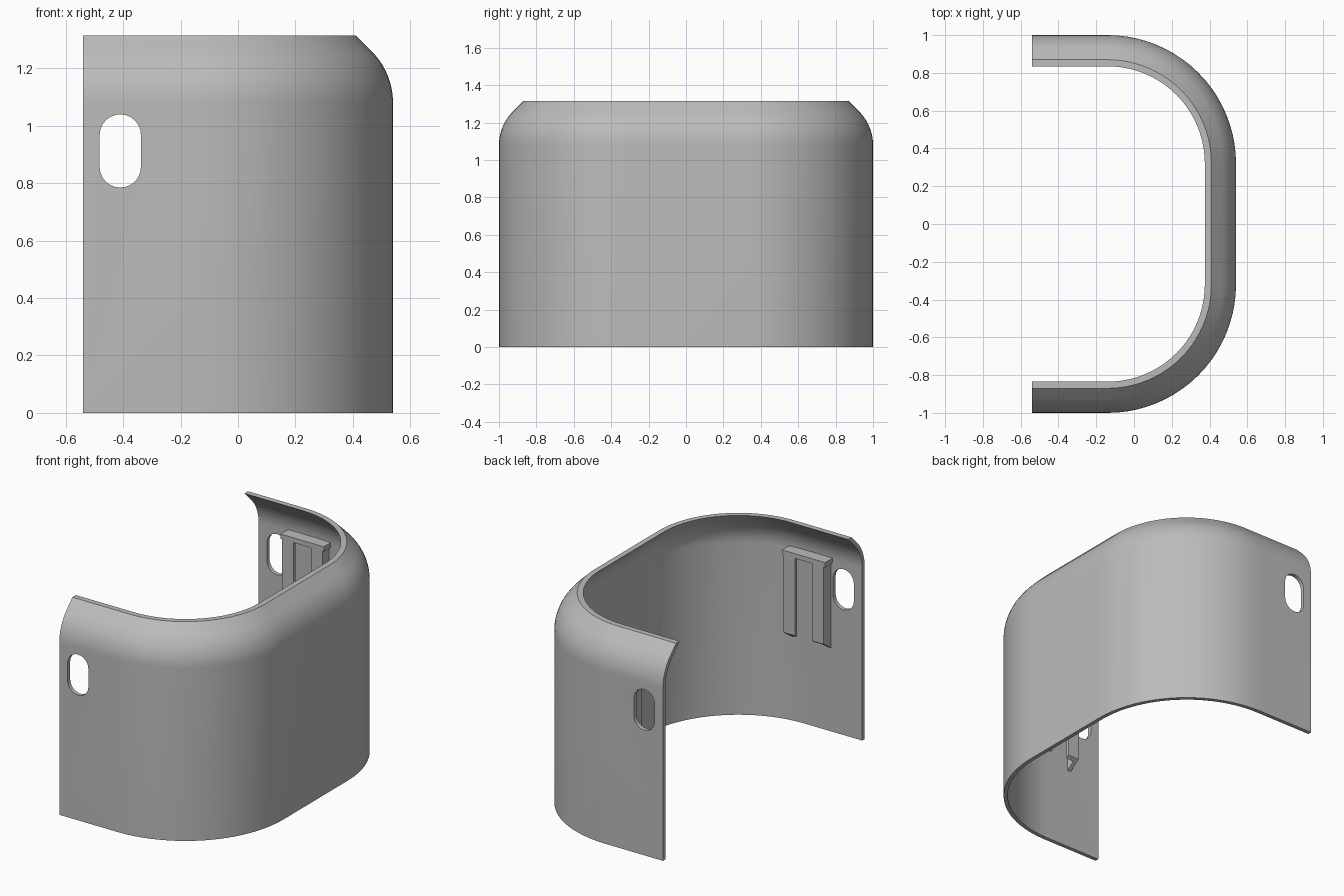
import bpy, bmesh
from math import sin, cos, pi
from mathutils import Vector

if "Cube" in bpy.data.objects:
    bpy.data.objects.remove(bpy.data.objects["Cube"], do_unlink=True)

grey = bpy.data.materials.new("plain grey")
grey.use_nodes = True
grey.diffuse_color = (0.5, 0.5, 0.5, 1)
grey.node_tree.nodes["Principled BSDF"].inputs["Base Color"].default_value = (0.5, 0.5, 0.5, 1)


def make_object(name, bm):
    bmesh.ops.recalc_face_normals(bm, faces=bm.faces)
    mesh = bpy.data.meshes.new(name)
    bm.to_mesh(mesh)
    bm.free()
    mesh.materials.append(grey)
    obj = bpy.data.objects.new(name, mesh)
    bpy.context.collection.objects.link(obj)
    return obj


def bridge(bm, rings):
    """Skin closed rings of points and cap both ends."""
    loops = [[bm.verts.new(p) for p in ring] for ring in rings]
    n = len(loops[0])
    for a, b in zip(loops, loops[1:]):
        for i in range(n):
            j = (i + 1) % n
            bm.faces.new((a[i], a[j], b[j], b[i]))
    bm.faces.new(loops[0])
    bm.faces.new(loops[-1])


# Shell dimensions
END_X, ARC_X, ARC_Y, ARC_R = -0.54, -0.14, 0.32, 0.68
WALL, BEND_Z, BEND_R, TOP = 0.025, 1.08, 0.254, 1.315

# Wall section as (inset, height): upright, bent in, then a 45 degree lip
angles = [pi / 4 * i / 10 for i in range(11)]
outer = [(0, 0)] + [(BEND_R * (1 - cos(a)), BEND_Z + BEND_R * sin(a)) for a in angles]
outer.append((0.13, TOP))
inner_r = BEND_R - WALL
inner = [(WALL, 0)] + [(BEND_R - inner_r * cos(a), BEND_Z + inner_r * sin(a)) for a in angles]
inner.append((0.165, TOP))
section = outer + inner[::-1]

# U-shaped path as (centre, outward direction)
STEPS = 20
path = [(Vector((END_X, -ARC_Y, 0)), Vector((0, -1, 0)))]
for side in (-1, 1):
    for i in range(STEPS + 1):
        a = pi / 2 * i / STEPS + (-pi / 2 if side < 0 else 0)
        path.append((Vector((ARC_X, side * ARC_Y, 0)), Vector((cos(a), sin(a), 0))))
path.append((Vector((END_X, ARC_Y, 0)), Vector((0, 1, 0))))

bm = bmesh.new()
bridge(bm, [[c + d * (ARC_R - inset) + Vector((0, 0, z)) for inset, z in section]
            for c, d in path])
shell = make_object("curved_shell", bm)

# Rounded slot through both side walls
SLOT_X, SLOT_R = -0.41, 0.072
slot = []
for centre_z, start in ((0.968, 0), (0.857, pi)):
    for i in range(13):
        a = start + pi * i / 12
        slot.append((SLOT_X + SLOT_R * cos(a), centre_z + SLOT_R * sin(a)))
bm = bmesh.new()
bridge(bm, [[(x, y, z) for x, z in slot] for y in (-1.5, 1.5)])
cutter = make_object("slot_cutter", bm)
cutter.hide_render = True
cut = shell.modifiers.new("slots", "BOOLEAN")
cut.object = cutter
cut.solver = "EXACT"
bpy.context.view_layer.objects.active = shell
shell.select_set(True)
bpy.ops.object.modifier_apply(modifier=cut.name)
bpy.data.objects.remove(cutter, do_unlink=True)
bpy.ops.object.shade_smooth_by_angle(angle=pi / 6)

# Clip holders: two L-shaped rails under a stop bar inside each side wall
LEFT, RIGHT = -0.335, -0.035
BACK, FRONT, LIP = 0.98, 0.90, 0.02
RAIL_TOP, RAIL_FRONT_Z, RAIL_TIP_Z = 1.06, 0.575, 0.52


def add_box(bm, x0, x1, y0, y1, z0, z1):
    bridge(bm, [[(x0, y0, z), (x1, y0, z), (x1, y1, z), (x0, y1, z)] for z in (z0, z1)])


for name, side in (("front", -1), ("back", 1)):
    bm = bmesh.new()
    add_box(bm, LEFT, RIGHT, side * FRONT, side * BACK, RAIL_TOP, 1.09)
    make_object(name + "_stop_bar", bm)
    for label, edge, inward in (("right", LEFT + 0.01, 1), ("left", RIGHT - 0.01, -1)):
        # L section, with the lower end sloping down towards the wall
        plan = [(0, BACK), (0, FRONT), (0.08, FRONT), (0.08, FRONT + LIP),
                (0.025, FRONT + LIP), (0.025, BACK)]
        slope = (RAIL_FRONT_Z - RAIL_TIP_Z) / (BACK - FRONT)
        bm = bmesh.new()
        bridge(bm, [[(edge + inward * x, side * y, z if z else RAIL_FRONT_Z - slope * (y - FRONT))
                     for x, y in plan] for z in (RAIL_TOP, 0)])
        make_object(name + "_" + label + "_rail", bm)
